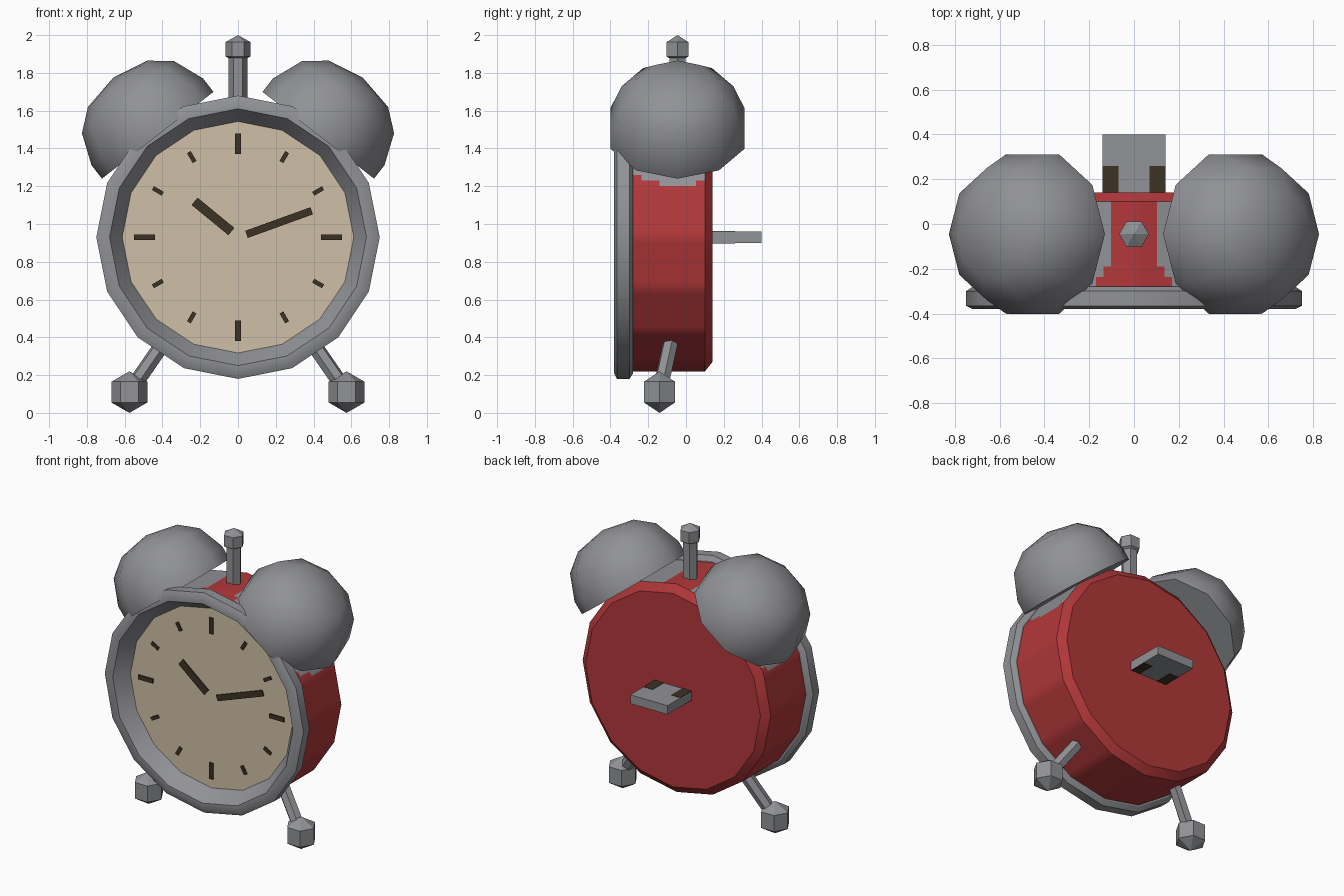
import bpy, bmesh
from math import sin, cos, pi, atan2, radians, hypot
from mathutils import Matrix, Vector

if "Cube" in bpy.data.objects:
    bpy.data.objects.remove(bpy.data.objects["Cube"])


def material(name, rgb):
    m = bpy.data.materials.new(name)
    m.use_nodes = True
    m.diffuse_color = (*rgb, 1)
    m.node_tree.nodes["Principled BSDF"].inputs["Base Color"].default_value = (*rgb, 1)
    return m


STEEL = material("steel grey", (0.283, 0.287, 0.305))
RED = material("enamel red", (0.445, 0.039, 0.042))
CREAM = material("dial cream", (0.62, 0.53, 0.386))
BROWN = material("dark brown", (0.046, 0.032, 0.018))

CENTRE_Z = 0.93
BELL_TILT = radians(37.9)
FACING = Matrix.Translation((0, 0, CENTRE_Z)) @ Matrix.Rotation(pi / 2, 4, 'X')  # local z -> front


def finish(bm, name, mats, smooth=None):
    bmesh.ops.recalc_face_normals(bm, faces=bm.faces)
    me = bpy.data.meshes.new(name)
    bm.to_mesh(me)
    bm.free()
    for m in mats:
        me.materials.append(m)
    ob = bpy.data.objects.new(name, me)
    bpy.context.collection.objects.link(ob)
    if smooth:
        bpy.ops.object.select_all(action='DESELECT')
        ob.select_set(True)
        bpy.context.view_layer.objects.active = ob
        bpy.ops.object.shade_smooth_by_angle(angle=radians(smooth))
    return ob


def lathe(profile, sides, matrix, caps=True, loop=False):
    """Revolve (radius, height) points about local z."""
    bm = bmesh.new()
    rings = [[bm.verts.new((r * cos(2 * pi * i / sides), r * sin(2 * pi * i / sides), h))
              for i in range(sides)] for r, h in profile]
    pairs = list(zip(rings, rings[1:])) + ([(rings[-1], rings[0])] if loop else [])
    for a, b in pairs:
        for i in range(sides):
            j = (i + 1) % sides
            bm.faces.new((a[i], a[j], b[j], b[i]))
    if caps and not loop:
        for ring, (r, h) in zip((rings[0], rings[-1]), (profile[0], profile[-1])):
            if r > 0:
                bm.faces.new(ring)
    bmesh.ops.remove_doubles(bm, verts=bm.verts, dist=1e-5)
    bm.transform(matrix)
    return bm


def box(name, centre, size, mat, turn=0):
    bm = bmesh.new()
    bmesh.ops.create_cube(bm, size=1)
    bm.transform(Matrix.Translation(centre) @ Matrix.Rotation(turn, 4, 'Y')
                 @ Matrix.Diagonal((*size, 1)))
    return finish(bm, name, [mat])


def rod(name, p, q, radius):
    d = Vector(q) - Vector(p)
    m = Matrix.Translation(p) @ d.to_track_quat('Z', 'Y').to_matrix().to_4x4()
    finish(lathe([(radius, 0), (radius, d.length)], 6, m), name, [STEEL])


def knob(name, centre, r, half, tip):
    finish(lathe([(0, -tip), (r, -half), (r, half), (0, tip)], 6,
                 Matrix.Translation(centre)), name, [STEEL])


def dial_bar(name, p, q, width):
    """Thin plate on the dial between two (x, z) points relative to the dial centre."""
    dx, dz = q[0] - p[0], q[1] - p[1]
    box(name, ((p[0] + q[0]) / 2, -0.288, CENTRE_Z + (p[1] + q[1]) / 2),
        (width, 0.009, hypot(dx, dz)), BROWN, atan2(dx, dz))


# Case: drum, chamfered back, rim and dial
bm = lathe([(0.71, 0.285), (0.71, -0.10)], 16, FACING, caps=False)
bmesh.ops.subdivide_edges(bm, edges=bm.edges[:], cuts=7, use_grid_fill=True)
for f in bm.faces:
    c = f.calc_center_median()
    along = abs(c.x) * cos(BELL_TILT) - (c.z - CENTRE_Z) * sin(BELL_TILT)
    # Grey seat on the drum beneath each bell
    if c.z > CENTRE_Z and hypot(along, c.y + 0.045) < 0.355:
        f.material_index = 1
finish(bm, "case_drum", [RED, STEEL], 30)
finish(lathe([(0.71, -0.10), (0.66, -0.14)], 16, FACING), "case_back", [RED], 30)
finish(lathe([(0.61, 0.28), (0.68, 0.38), (0.72, 0.38), (0.75, 0.365), (0.75, 0.30), (0.72, 0.28)],
             16, FACING, loop=True), "front_rim", [STEEL], 30)
finish(lathe([(0.613, 0.275), (0.613, 0.284)], 16, FACING), "dial", [CREAM])

# Hour marks and hands
for i in range(12):
    a = i * pi / 6
    near, far, width = (0.44, 0.55, 0.03) if i % 3 == 0 else (0.46, 0.52, 0.023)
    dial_bar(f"hour_mark_{i}", (near * sin(a), near * cos(a)), (far * sin(a), far * cos(a)), width)
dial_bar("hour_hand", (-0.035, 0.03), (-0.23, 0.19), 0.05)
dial_bar("minute_hand", (0.045, 0.015), (0.39, 0.14), 0.04)

# Bells and legs on both sides
for side, label in ((1, "left"), (-1, "right")):
    place = Matrix.Translation((side * 0.425, -0.045, 1.47)) @ Matrix.Rotation(side * BELL_TILT, 4, 'Y')
    finish(lathe([(0.374, 0), (0.374, 0.09), (0.31, 0.255), (0.2, 0.345), (0, 0.385)], 10, place),
           label + "_bell", [STEEL], 40)
    foot = (side * 0.575, -0.14, 0.11)
    knob(label + "_foot", foot, 0.095, 0.055, 0.11)
    rod(label + "_leg", foot, (side * 0.34, -0.065, 0.45), 0.042)

# Top post and knob
rod("top_post", (0, -0.045, 1.55), (0, -0.045, 1.92), 0.05)
knob("top_knob", (0, -0.045, 1.925), 0.066, 0.038, 0.075)

# Winding key with dark inlays above and below
box("winding_key", (0, 0.265, CENTRE_Z), (0.28, 0.27, 0.06), STEEL)
for sx in (-1, 1):
    for sz in (-1, 1):
        box("key_inlay", (sx * 0.105, 0.2, CENTRE_Z + sz * 0.03), (0.07, 0.12, 0.004), BROWN)
